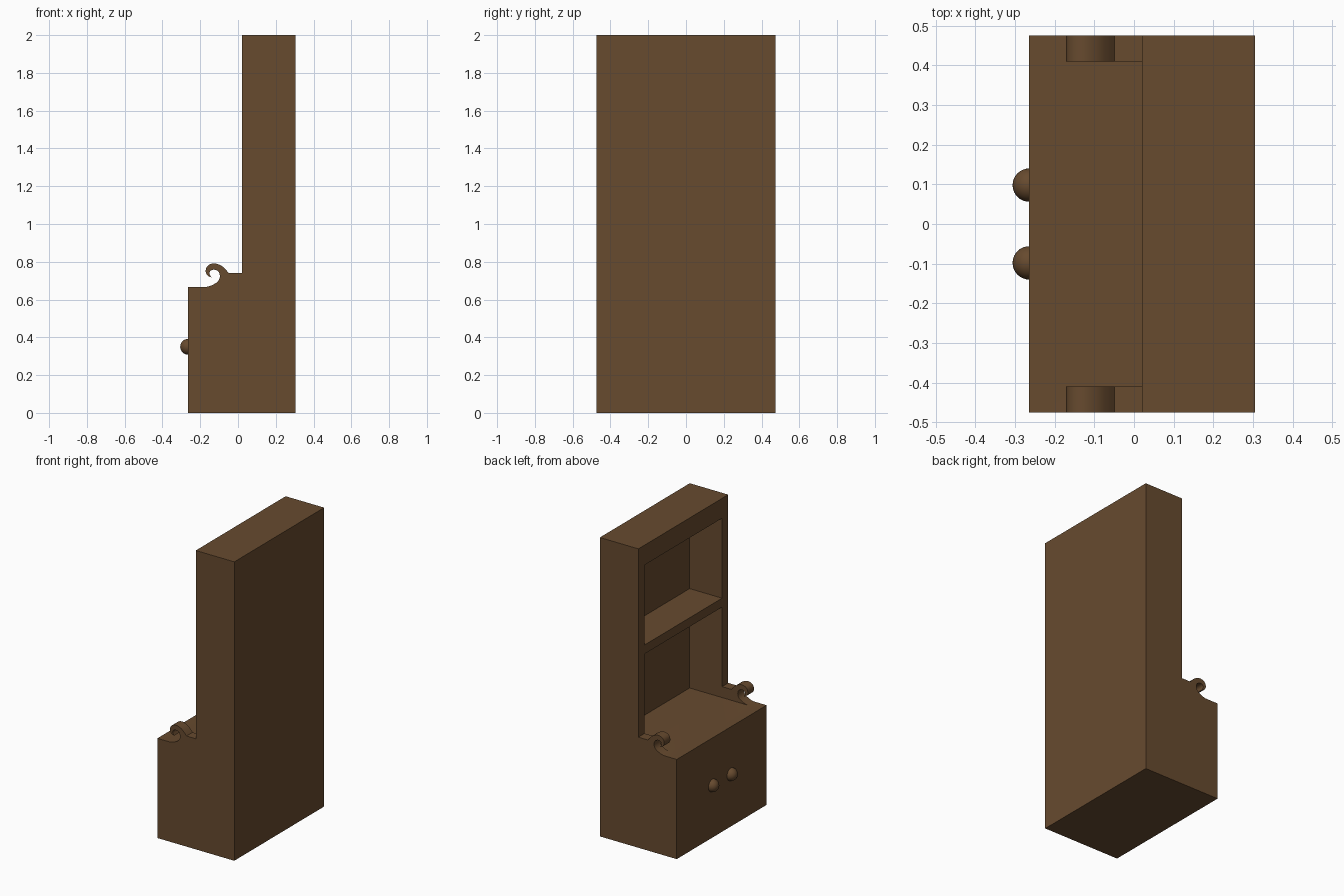
import bpy, bmesh, math
from mathutils import Vector

if "Cube" in bpy.data.objects:
    bpy.data.objects.remove(bpy.data.objects["Cube"])

wood = bpy.data.materials.new("brown_wood")
wood.diffuse_color = (0.135, 0.069, 0.028, 1)
wood.use_nodes = True
wood.node_tree.nodes["Principled BSDF"].inputs["Base Color"].default_value = wood.diffuse_color

COUNTER, HALF_W, INNER = 0.667, 0.475, 0.41
FRONT, CASE_FRONT, BACK = -0.264, 0.02, 0.305


def add_object(name, bm):
    bmesh.ops.recalc_face_normals(bm, faces=bm.faces)
    mesh = bpy.data.meshes.new(name)
    bm.to_mesh(mesh)
    bm.free()
    mesh.materials.append(wood)
    obj = bpy.data.objects.new(name, mesh)
    bpy.context.collection.objects.link(obj)
    return obj


def extrude_profile(name, pts, half_w):
    bm = bmesh.new()
    face = bm.faces.new([bm.verts.new((x, -half_w, z)) for x, z in pts])
    ext = bmesh.ops.extrude_face_region(bm, geom=[face])["geom"]
    moved = [v for v in ext if isinstance(v, bmesh.types.BMVert)]
    bmesh.ops.translate(bm, verts=moved, vec=(0, 2 * half_w, 0))
    return add_object(name, bm)


def smooth_curve(pts, n=4):
    """Catmull-Rom through the points, end points kept."""
    p = [Vector(q) for q in pts]
    p = [2 * p[0] - p[1]] + p + [2 * p[-1] - p[-2]]
    out = []
    for i in range(1, len(p) - 2):
        a, b, c, d = p[i - 1:i + 3]
        for k in range(n):
            t = k / n
            q = 0.5 * (2 * b + (c - a) * t + (2 * a - 5 * b + 4 * c - d) * t * t
                       + (3 * b - a - 3 * c + d) * t ** 3)
            out.append((q.x, q.y))
    return out + [tuple(pts[-1])]


def shade_smooth(obj):
    bpy.ops.object.select_all(action='DESELECT')
    obj.select_set(True)
    bpy.context.view_layer.objects.active = obj
    bpy.ops.object.shade_smooth_by_angle(angle=math.radians(35))


# wave scroll on the side panels: inner hollow, then outer curl
hollow = smooth_curve([(-0.168, COUNTER), (-0.138, 0.676), (-0.108, 0.695), (-0.096, 0.721),
                       (-0.103, 0.747), (-0.124, 0.758), (-0.143, 0.754), (-0.151, 0.739),
                       (-0.141, 0.717)])
curl = smooth_curve([(-0.141, 0.717), (-0.161, 0.727), (-0.171, 0.748), (-0.165, 0.773),
                     (-0.146, 0.788), (-0.119, 0.791), (-0.088, 0.779), (-0.066, 0.760),
                     (-0.049, 0.740)])

# whole silhouette extruded across the width
outline = [(FRONT, 0), (FRONT, COUNTER)] + hollow + curl[1:] + [
    (CASE_FRONT, 0.740), (CASE_FRONT, 2), (BACK, 2), (BACK, 0)]
cabinet = extrude_profile("cabinet_body", outline, HALF_W)

# hollow out the two open shelf bays and the counter between the scrolls
for name, z0, z1 in (("lower_bay_cutter", COUNTER, 1.272), ("upper_bay_cutter", 1.332, 1.867)):
    cutter = extrude_profile(name, [(-0.4, z0), (-0.4, z1), (0.26, z1), (0.26, z0)], INNER)
    cutter.hide_render = True
    mod = cabinet.modifiers.new(name, 'BOOLEAN')
    mod.operation, mod.solver, mod.object = 'DIFFERENCE', 'EXACT', cutter
    bpy.context.view_layer.objects.active = cabinet
    bpy.ops.object.modifier_apply(modifier=mod.name)
    bpy.data.objects.remove(cutter)
shade_smooth(cabinet)

# half-round door knobs
for side, y in (("left", 0.098), ("right", -0.098)):
    bm = bmesh.new()
    bmesh.ops.create_uvsphere(bm, u_segments=32, v_segments=16, radius=0.042)
    bmesh.ops.bisect_plane(bm, geom=bm.verts[:] + bm.edges[:] + bm.faces[:], dist=1e-5,
                           plane_co=(0.004, 0, 0), plane_no=(1, 0, 0), clear_outer=True)
    knob = add_object(side + "_knob", bm)
    knob.location = (FRONT, y, 0.35)
    shade_smooth(knob)
